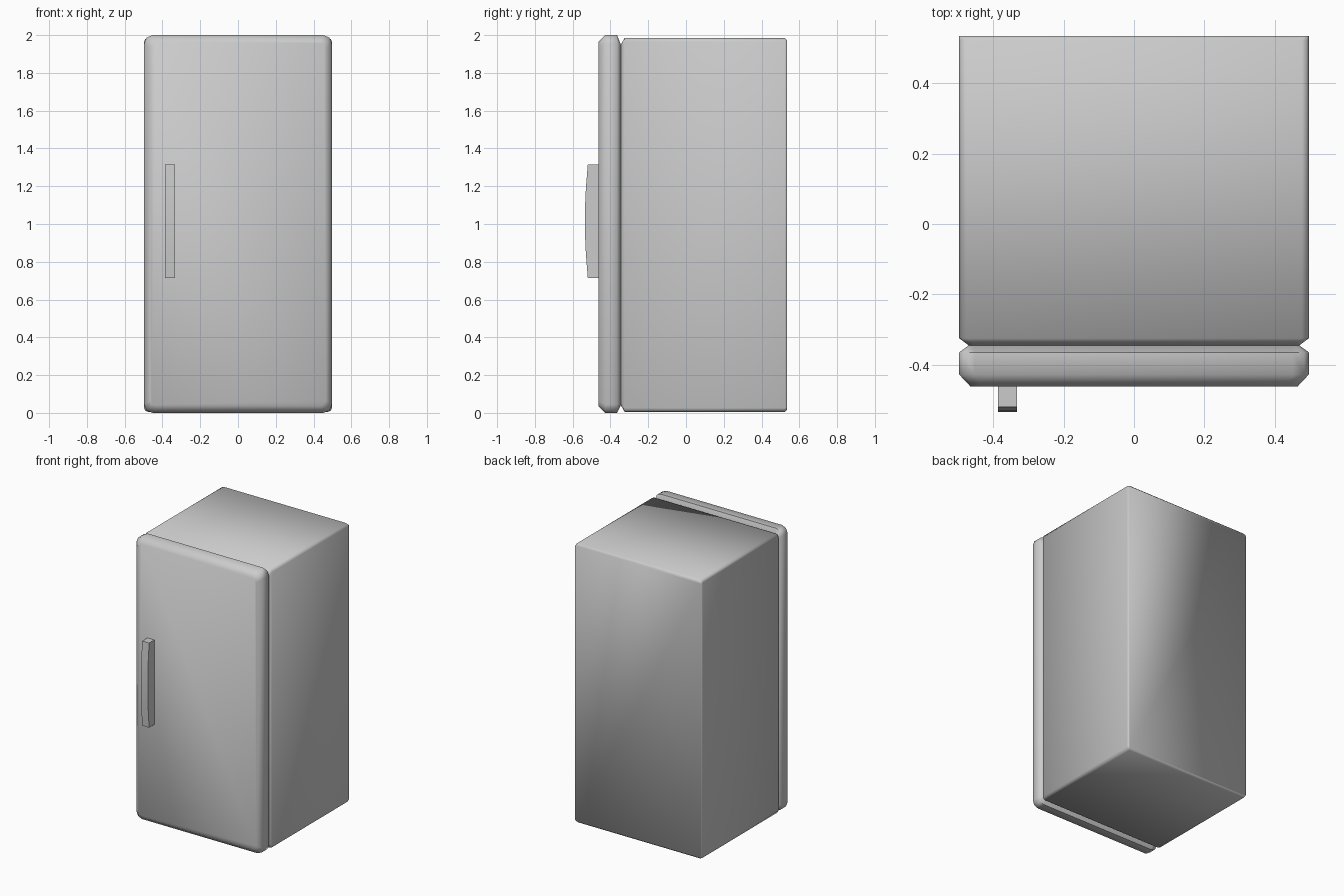
import bpy, bmesh
from math import sin, cos, pi, radians

if "Cube" in bpy.data.objects:
    bpy.data.objects.remove(bpy.data.objects["Cube"])


def ring(y, half_w, z0, z1, r, seg=2):
    """Rounded rectangle in the XZ plane at depth y."""
    pts = []
    corners = [(half_w - r, z1 - r, 0), (-half_w + r, z1 - r, 1),
               (-half_w + r, z0 + r, 2), (half_w - r, z0 + r, 3)]
    for cx, cz, quarter in corners:
        for i in range(seg + 1):
            a = (quarter + i / seg) * pi / 2
            pts.append((cx + r * cos(a), y, cz + r * sin(a)))
    return pts


def loft(name, rings, smooth_angle):
    """Skin a stack of matching rings and cap both ends."""
    bm = bmesh.new()
    loops = [[bm.verts.new(p) for p in pts] for pts in rings]
    n = len(loops[0])
    for a, b in zip(loops, loops[1:]):
        for i in range(n):
            j = (i + 1) % n
            bm.faces.new((a[i], a[j], b[j], b[i]))
    bm.faces.new(loops[0])
    bm.faces.new(loops[-1])
    bmesh.ops.recalc_face_normals(bm, faces=bm.faces)
    mesh = bpy.data.meshes.new(name)
    bm.to_mesh(mesh)
    bm.free()
    obj = bpy.data.objects.new(name, mesh)
    bpy.context.collection.objects.link(obj)
    bpy.ops.object.select_all(action='DESELECT')
    obj.select_set(True)
    bpy.context.view_layer.objects.active = obj
    bpy.ops.object.shade_smooth_by_angle(angle=radians(smooth_angle))
    return obj


# Cabinet, tapering in at the front where it meets the door
loft("cabinet", [
    ring(-0.345, 0.47, 0.04, 1.95, 0.02),
    ring(-0.325, 0.497, 0.006, 1.985, 0.02),
    ring(0.523, 0.497, 0.006, 1.985, 0.02),
    ring(0.535, 0.497, 0.018, 1.973, 0.012),
], 180)

# Door slab with chamfered front rim and tapered back edge
loft("door", [
    ring(-0.462, 0.465, 0.035, 1.965, 0.03),
    ring(-0.428, 0.497, 0.0, 2.0, 0.045),
    ring(-0.365, 0.497, 0.0, 2.0, 0.045),
    ring(-0.345, 0.47, 0.04, 1.95, 0.02),
], 60)

# Bowed handle bar on the door
bow = [(-0.455, 0.715), (-0.52, 0.715), (-0.53, 0.84), (-0.535, 0.95),
       (-0.535, 1.08), (-0.53, 1.19), (-0.52, 1.315), (-0.455, 1.315)]
loft("handle", [[(x, y, z) for y, z in bow] for x in (-0.387, -0.333)], 60)
